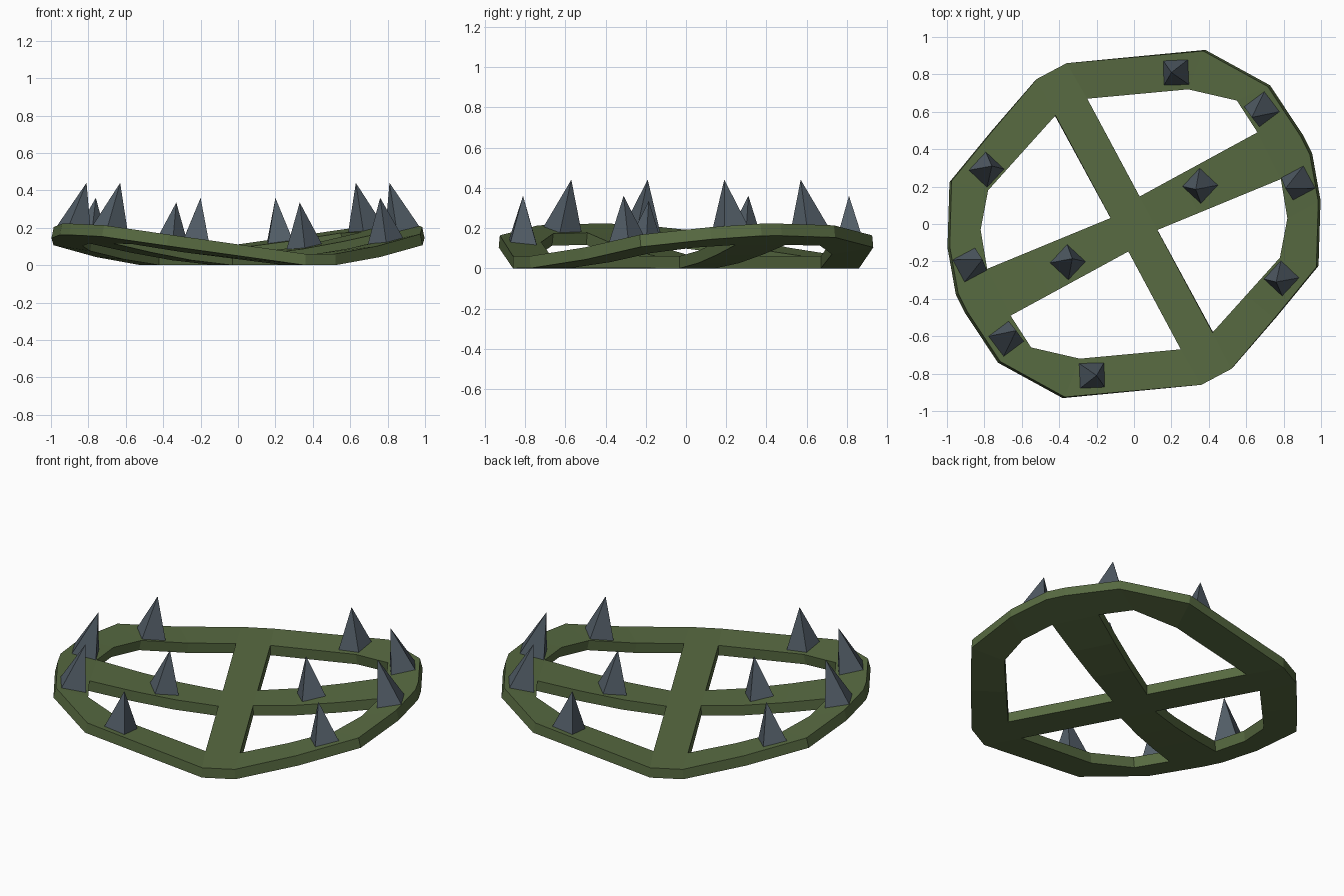
import bpy, bmesh, math
from mathutils import Vector

if "Cube" in bpy.data.objects:
    bpy.data.objects.remove(bpy.data.objects["Cube"])

ANG = math.radians(27)                       # direction of the bent bar
D = Vector((math.cos(ANG), math.sin(ANG)))
T = 0.06                                     # frame thickness


def material(name, rgb):
    m = bpy.data.materials.new(name)
    m.diffuse_color = (*rgb, 1)
    m.use_nodes = True
    m.node_tree.nodes["Principled BSDF"].inputs["Base Color"].default_value = m.diffuse_color
    return m


GREEN = material("olive green", (0.098, 0.147, 0.054))
STEEL = material("slate grey", (0.085, 0.110, 0.135))


def rise(u):
    """Height of the bent underside at distance u along the bend."""
    t = max(0.0, (abs(u) - 0.1) / 0.92)
    return 0.165 * t ** 1.34


def slope(u):
    return (rise(u + 0.01) - rise(u - 0.01)) / 0.02


def add_object(name, bm, mat):
    bmesh.ops.recalc_face_normals(bm, faces=bm.faces)
    me = bpy.data.meshes.new(name)
    bm.to_mesh(me)
    bm.free()
    me.materials.append(mat)
    ob = bpy.data.objects.new(name, me)
    bpy.context.collection.objects.link(ob)
    return ob


def both(points):
    """Complete a half outline with its half-turn copy."""
    pts = [Vector(p) for p in points]
    return pts + [-p for p in pts]


# Frame: outer ring plus two crossing bars, laid out in plan
outer = both([(.36, -.86), (.52, -.775), (.75, -.505), (.975, -.23), (.985, .12),
              (.94, .37), (.89, .47), (.715, .735), (.37, .925)])
inner = both([(.25, -.67), (.42, -.58), (.60, -.38), (.78, -.18), (.82, .03),
              (.785, .24), (.66, .49), (.55, .66), (.29, .72)])
n = len(outer)
quads = [(inner[i], outer[i], outer[(i + 1) % n], inner[(i + 1) % n]) for i in range(n)]
P, Q = Vector((.125, -.032)), Vector((.03, .147))
quads.append((P, Q, -P, -Q))                               # crossing
for s in (1, -1):
    quads.append((s * inner[0], s * inner[1], s * P, -s * Q))   # flat bar arm
    for k in range(3):                                     # bent bar arm
        a, b = k / 3, (k + 1) / 3
        quads.append((s * P.lerp(inner[5], a), s * P.lerp(inner[5], b),
                      s * Q.lerp(inner[6], b), s * Q.lerp(inner[6], a)))

bm = bmesh.new()
for q in quads:
    bm.faces.new([bm.verts.new((p.x, p.y, 0)) for p in q])
bmesh.ops.remove_doubles(bm, verts=bm.verts, dist=0.001)
bmesh.ops.recalc_face_normals(bm, faces=bm.faces)
# thicken, then bend: the underside flares outwards with the slope
top = list(bm.verts)
ext = bmesh.ops.extrude_face_region(bm, geom=list(bm.faces), use_keep_orig=True)
low = [g for g in ext["geom"] if isinstance(g, bmesh.types.BMVert)]
for v in top:
    v.co.z = T + rise(v.co.xy.dot(D))
for v in low:
    u = v.co.xy.dot(D)
    off = D * (slope(u) * T)
    v.co = (v.co.x + off.x, v.co.y + off.y, rise(u))
add_object("spiked_frame", bm, GREEN)


# Spikes: four-sided pyramids leaning with the surface
def spike(name, x, y, turn, ax, ay, az, s):
    bm = bmesh.new()
    base = []
    for k in range(4):
        a = math.radians(turn + 45 + 90 * k)
        px, py = x + 0.098 * math.cos(a), y + 0.098 * math.sin(a)
        z = T + rise(x * D.x + y * D.y) - 0.008
        z += slope(x * D.x + y * D.y) * ((px - x) * D.x + (py - y) * D.y)
        base.append(bm.verts.new((s * px, s * py, z)))
    tip = bm.verts.new((s * ax, s * ay, az))
    bm.faces.new(base)
    for k in range(4):
        bm.faces.new((base[k], base[(k + 1) % 4], tip))
    add_object(name, bm, STEEL)


# base x, base y, turn, tip x, tip y, tip z
SPIKES = {
    "rim_spike_a": (.225, .81, 2, .20, .81, .36),
    "rim_spike_b": (.685, .615, 37, .63, .57, .44),
    "rim_spike_c": (.88, .22, 28, .81, .19, .44),
    "rim_spike_d": (.79, -.29, 47, .76, -.31, .36),
    "bar_spike": (.355, .205, 47, .33, .185, .335),
}
for name, data in SPIKES.items():
    spike(name + "_1", *data, 1)
    spike(name + "_2", *data, -1)
